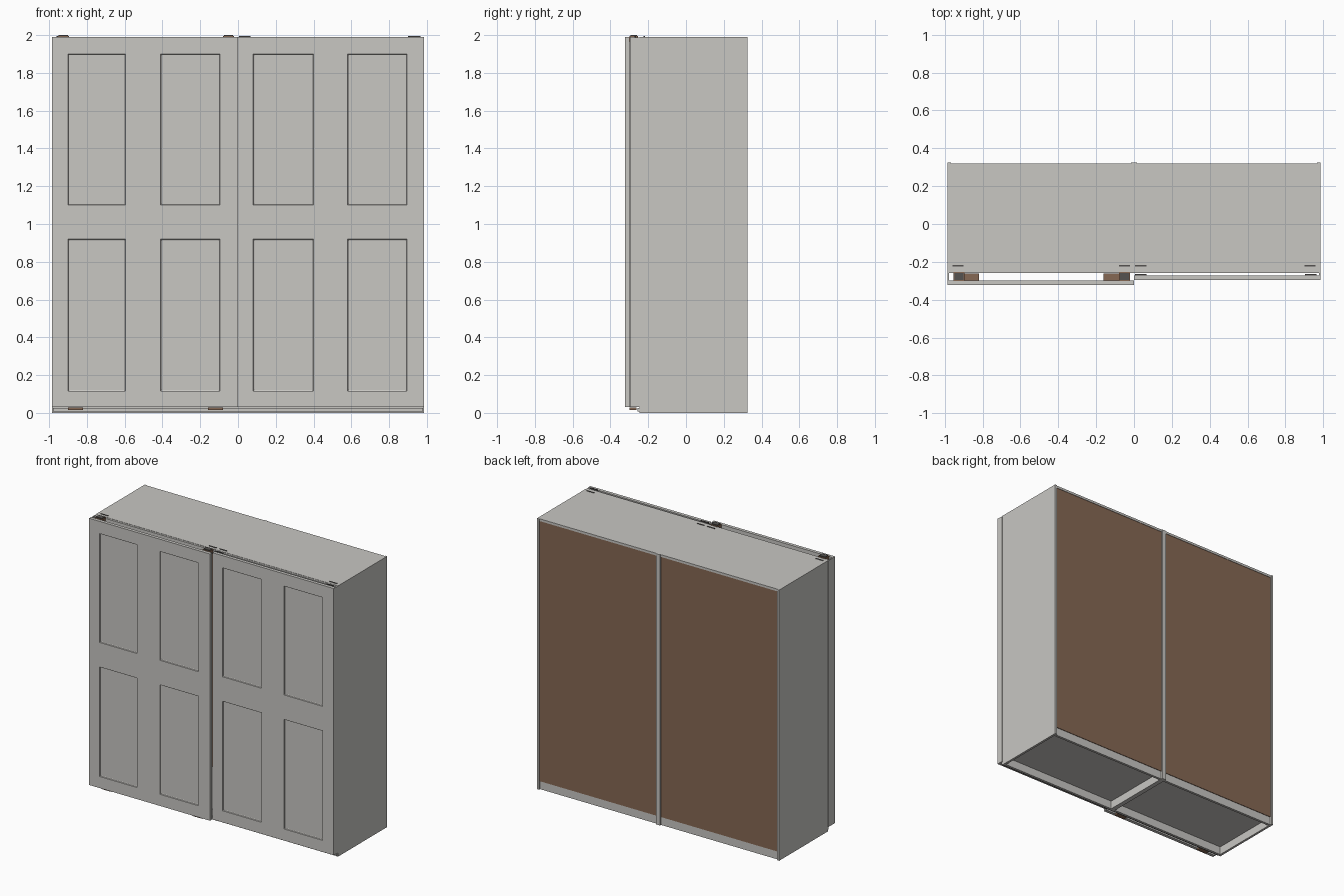
import bpy
import bmesh
from mathutils import Vector

old = bpy.data.objects.get("Cube")
if old:
    bpy.data.objects.remove(old, do_unlink=True)


def material(name, rgb):
    m = bpy.data.materials.new(name)
    m.use_nodes = True
    m.diffuse_color = (*rgb, 1)
    m.node_tree.nodes["Principled BSDF"].inputs["Base Color"].default_value = (*rgb, 1)
    return m


GREY = material("light grey board", (0.58, 0.57, 0.545))
BROWN = material("brown board", (0.24, 0.138, 0.088))
METAL = material("dark metal", (0.09, 0.085, 0.08))


def cuboid(bm, x, y, z):
    verts = bmesh.ops.create_cube(bm, size=1)["verts"]
    for v in verts:
        v.co = Vector([lo + (c + 0.5) * (hi - lo) for c, (lo, hi) in zip(v.co, (x, y, z))])


def finish(bm, name, mat):
    mesh = bpy.data.meshes.new(name)
    bm.to_mesh(mesh)
    bm.free()
    mesh.materials.append(mat)
    obj = bpy.data.objects.new(name, mesh)
    bpy.context.scene.collection.objects.link(obj)
    return obj


def box(name, x, y, z, mat=GREY):
    bm = bmesh.new()
    cuboid(bm, x, y, z)
    return finish(bm, name, mat)


# Main sizes
W, FRONT, BACK, TOP = 0.985, -0.245, 0.325, 1.99
T = 0.017
PLINTH = 0.06

# Two cabinets standing side by side
for side, x0, x1 in (("right", -W, 0), ("left", 0, W)):
    a, b = x0 + T, x1 - T
    box(side + "_cabinet_outer_panel_a", (x0, a), (FRONT, BACK), (0, TOP))
    box(side + "_cabinet_outer_panel_b", (b, x1), (FRONT, BACK), (0, TOP))
    box(side + "_cabinet_top", (a, b), (FRONT, BACK - 0.005), (TOP - T, TOP))
    box(side + "_cabinet_floor", (a, b), (FRONT, BACK - 0.02), (PLINTH, PLINTH + T))
    box(side + "_front_plinth", (a, b), (FRONT + 0.002, FRONT + 0.02), (0, PLINTH))
    box(side + "_back_plinth", (a, b), (BACK - 0.03, BACK - 0.012), (0, PLINTH))
    box(side + "_back_panel", (a, b), (BACK - 0.016, BACK - 0.008),
        (PLINTH, TOP - T), BROWN)

# Sliding rails along the front edges
box("top_rail", (-W + 0.005, W - 0.005), (-0.26, FRONT), (TOP - 0.03, TOP - 0.002))
box("bottom_rail", (-W + 0.005, W - 0.005), (-0.258, FRONT), (0.008, 0.026))


def door(name, x, y, columns):
    """Door slab with two rows of recessed panels."""
    rows = ((0.115, 0.92), (1.10, 1.90))
    bm = bmesh.new()
    cuboid(bm, x, y, (0.03, TOP))
    for axis, spans in ((Vector((1, 0, 0)), columns), (Vector((0, 0, 1)), rows)):
        for cut in [c for span in spans for c in span]:
            bmesh.ops.bisect_plane(bm, geom=bm.verts[:] + bm.edges[:] + bm.faces[:],
                                   plane_co=axis * cut, plane_no=axis)
    bm.normal_update()

    def is_panel(face):
        c = face.calc_center_median()
        return (face.normal.y < -0.9
                and any(lo < c.x < hi for lo, hi in columns)
                and any(lo < c.z < hi for lo, hi in rows))

    panels = [f for f in bm.faces if is_panel(f)]
    bmesh.ops.inset_individual(bm, faces=panels, thickness=0.003, depth=-0.008)
    bmesh.ops.inset_individual(bm, faces=panels, thickness=0.006, depth=-0.002)
    return finish(bm, name, GREY)


door("right_door", (-W, -0.001), (-0.323, -0.299), ((-0.9, -0.595), (-0.41, -0.095)))
door("left_door", (0.001, W), (-0.296, -0.272), ((0.08, 0.4), (0.58, 0.895)))

# Narrow closing strips at the outer door edges
box("right_closing_strip", (-W, -W + 0.006), (-0.3, FRONT - 0.002), (0.03, TOP - 0.002))
box("left_closing_strip", (W - 0.006, W), (-0.273, FRONT - 0.002), (0.03, TOP - 0.002))

# Hangers on top and guides below the outer door
for tag, cx in (("outer", -0.925), ("inner", -0.05)):
    box(tag + "_hanger", (cx - 0.03, cx + 0.03), (-0.3, -0.255), (1.965, 1.994), BROWN)
    box(tag + "_hanger_cap", (cx - 0.024, cx + 0.024), (-0.295, -0.26), (1.994, 2), METAL)
for tag, cx in (("outer", -0.86), ("inner", -0.12)):
    box(tag + "_guide", (cx - 0.04, cx + 0.04), (-0.3, -0.262), (0.014, 0.028), BROWN)

# Slim hangers of the inner door
for tag, cx in (("centre", 0.035), ("end", 0.935)):
    box(tag + "_slim_hanger", (cx - 0.03, cx + 0.03), (-0.273, -0.264), (1.96, 1.995), METAL)

# Flat rail clips on the cabinet tops
for i, cx in enumerate((-0.93, -0.05, 0.035, 0.93)):
    box("rail_clip_%d" % (i + 1), (cx - 0.03, cx + 0.03), (-0.224, -0.218),
        (TOP, TOP + 0.004), METAL)
